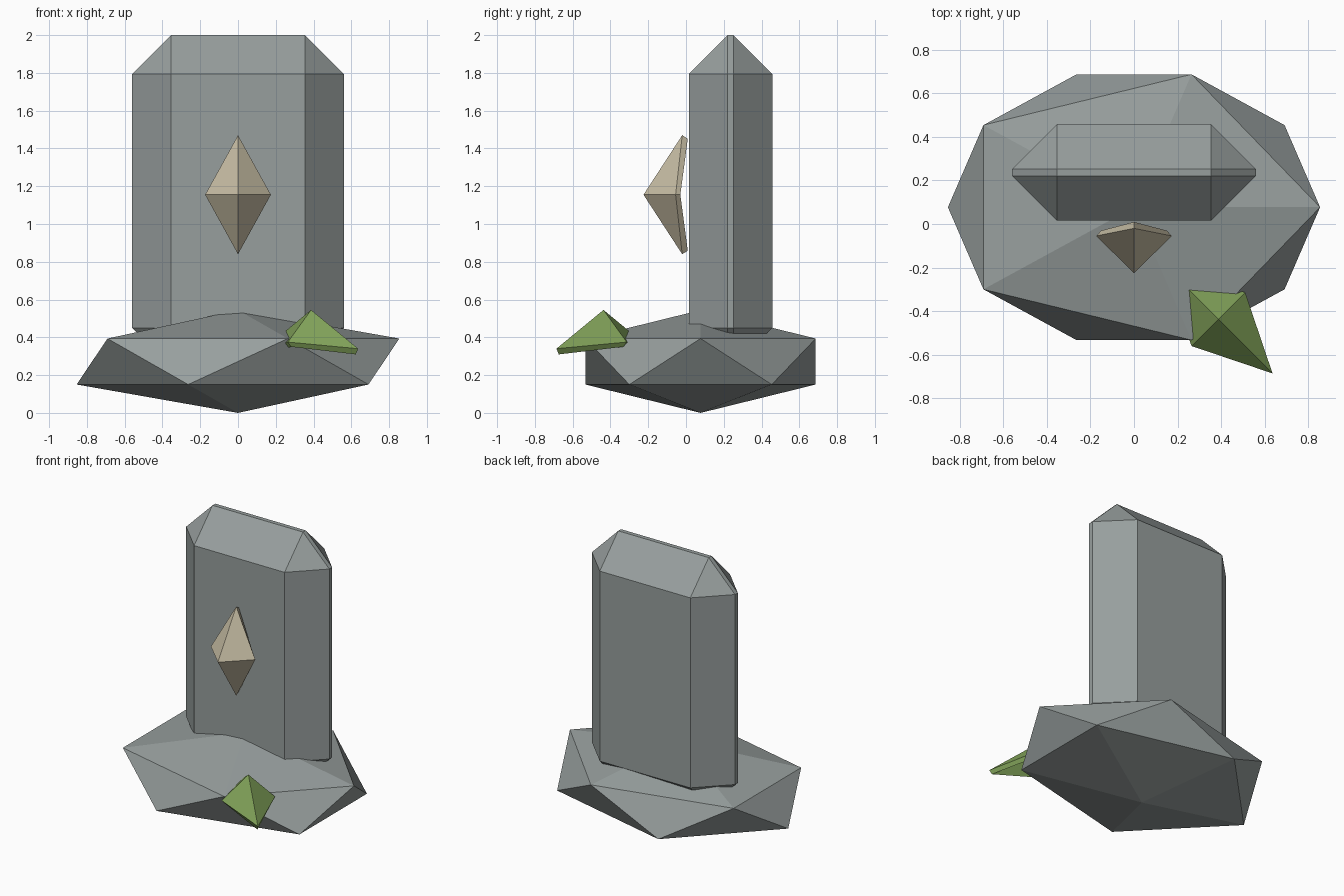
import bpy, bmesh, math
from mathutils import Matrix

if "Cube" in bpy.data.objects:
    bpy.data.objects.remove(bpy.data.objects["Cube"])


def material(name, rgb):
    m = bpy.data.materials.new(name)
    m.diffuse_color = (*rgb, 1)
    m.use_nodes = True
    m.node_tree.nodes["Principled BSDF"].inputs["Base Color"].default_value = m.diffuse_color
    return m


stone = material("grey stone", (0.31, 0.345, 0.34))
ivory = material("ivory crystal", (0.57, 0.51, 0.37))
leaf = material("leaf green", (0.22, 0.36, 0.10))


def add_object(name, bm, mat):
    mesh = bpy.data.meshes.new(name)
    bm.to_mesh(mesh)
    bm.free()
    mesh.materials.append(mat)
    ob = bpy.data.objects.new(name, mesh)
    bpy.context.collection.objects.link(ob)
    return ob


# Faceted rock base: a squashed icosahedron
bm = bmesh.new()
bmesh.ops.create_icosphere(bm, subdivisions=1, radius=1)
bmesh.ops.transform(bm, verts=bm.verts, matrix=Matrix.Translation((0, 0.077, 0.272))
                    @ Matrix.Diagonal((0.955, 0.717, 0.272, 1)))
add_object("rock_base", bm, stone)

# Standing slab with wide single-segment chamfers
bm = bmesh.new()
bmesh.ops.create_cube(bm, size=1)
bmesh.ops.transform(bm, verts=bm.verts, matrix=Matrix.Translation((0, 0.2365, 1.122))
                    @ Matrix.Diagonal((1.12, 0.443, 1.756, 1)))
slab = add_object("stone_slab", bm, stone)
bevel = slab.modifiers.new("chamfer", 'BEVEL')
bevel.width = 0.206
bevel.segments = 1
bevel.limit_method = 'NONE'


# Four-sided hollow crystal shard, apex at the local origin pointing up
def shard(name, mat, half_length, matrix):
    bm = bmesh.new()
    apex = bm.verts.new((0, 0, 0))
    rim = [bm.verts.new(p) for p in ((0.174, 0, -0.17), (0, half_length, -0.205),
                                     (-0.174, 0, -0.17), (0, -half_length, -0.205))]
    for i in range(4):
        bm.faces.new((apex, rim[i], rim[(i + 1) % 4]))
    ob = add_object(name, bm, mat)
    ob.matrix_world = matrix
    shell = ob.modifiers.new("thickness", 'SOLIDIFY')
    shell.thickness = 0.035
    shell.offset = -1


# Emblem on the slab front, and the green shard lying on the rock
shard("front_crystal", ivory, 0.315,
      Matrix.Translation((0, -0.225, 1.155)) @ Matrix.Rotation(math.pi / 2, 4, 'X'))
shard("rock_leaf", leaf, 0.352,
      Matrix.Translation((0.387, -0.437, 0.545)) @ Matrix.Rotation(math.pi / 4, 4, 'Z'))
